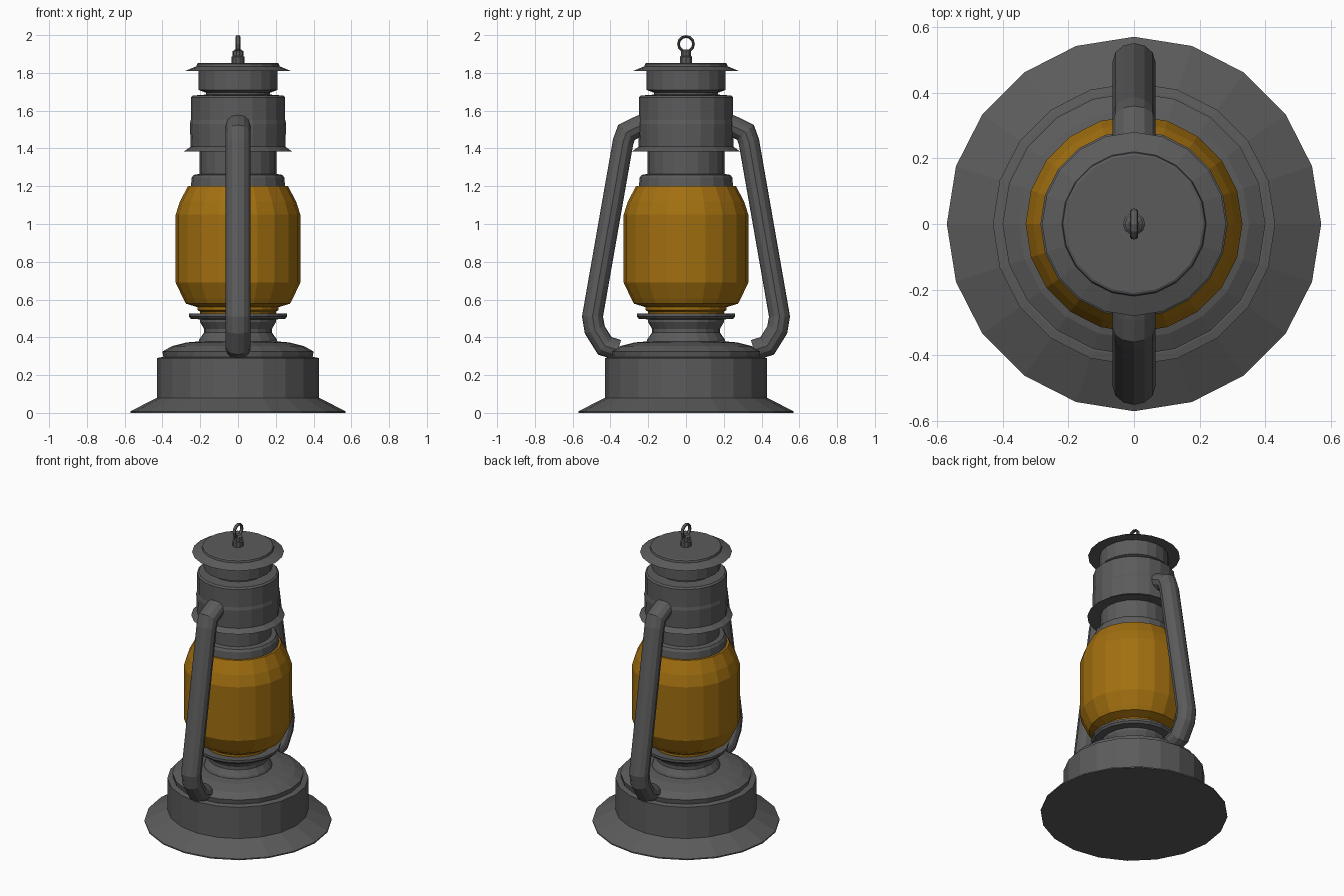
import bpy
from math import cos, sin, pi
from mathutils import Vector

if "Cube" in bpy.data.objects:
    bpy.data.objects.remove(bpy.data.objects["Cube"])


def material(name, rgb):
    m = bpy.data.materials.new(name)
    m.use_nodes = True
    m.diffuse_color = (*rgb, 1)
    m.node_tree.nodes["Principled BSDF"].inputs["Base Color"].default_value = (*rgb, 1)
    return m


METAL = material("dark grey metal", (0.105, 0.105, 0.105))
GLASS = material("amber glass", (0.36, 0.16, 0.005))


def loft(name, rings, mat, closed=False):
    """Join equal-length rings of points into one skinned surface."""
    n = len(rings[0])
    verts = [p for r in rings for p in r]
    count = len(rings)
    faces = []
    for i in range(count if closed else count - 1):
        j = (i + 1) % count
        for k in range(n):
            q = (k + 1) % n
            faces.append((i * n + k, i * n + q, j * n + q, j * n + k))
    if not closed:
        faces.append(tuple(reversed(range(n))))
        faces.append(tuple(range((count - 1) * n, count * n)))
    me = bpy.data.meshes.new(name)
    me.from_pydata(verts, [], faces)
    me.materials.append(mat)
    ob = bpy.data.objects.new(name, me)
    bpy.context.collection.objects.link(ob)
    return ob


def lathe(name, profile, mat, sides=20):
    return loft(name, [[(r * cos(2 * pi * k / sides), r * sin(2 * pi * k / sides), z)
                        for k in range(sides)] for r, z in profile], mat)


def tube(name, path, rx, ry, mat, sides=12, closed=False):
    """Sweep an ellipse along a path of (y, z) points."""
    pts = [Vector((0, y, z)) for y, z in path]
    n = len(pts)
    across = Vector((1, 0, 0))
    rings = []
    for i, p in enumerate(pts):
        prev = pts[i - 1] if closed or i else p
        nxt = pts[(i + 1) % n] if closed or i < n - 1 else p
        a, b = (p - prev).normalized(), (nxt - p).normalized()
        t = (a + b).normalized()
        # widen the mitre so the straight runs keep their thickness
        mitre = 1 / max(t.dot(b if b.length else a), 0.5)
        side = t.cross(across) * ry * mitre
        rings.append([p + across * rx * cos(2 * pi * k / sides)
                      + side * sin(2 * pi * k / sides) for k in range(sides)])
    return loft(name, rings, mat, closed)


# Fuel tank with flared foot, shoulder and neck
lathe("foot", [(0.57, 0), (0.57, 0.008), (0.43, 0.08)], METAL)
lathe("fuel_tank", [(0.43, 0.08), (0.43, 0.29), (0.405, 0.295), (0.395, 0.295),
                    (0.40, 0.325), (0.35, 0.353), (0.27, 0.373), (0.21, 0.378)], METAL)
lathe("burner_neck", [(0.21, 0.375), (0.205, 0.39), (0.18, 0.425), (0.18, 0.445),
                      (0.20, 0.48), (0.20, 0.50)], METAL)
lathe("burner_ring", [(0.20, 0.495), (0.25, 0.498), (0.26, 0.51), (0.26, 0.525),
                      (0.19, 0.52)], METAL)

# Globe
lathe("glass_globe", [(0.20, 0.515), (0.20, 0.535), (0.215, 0.545), (0.215, 0.56),
                      (0.275, 0.578), (0.29, 0.605), (0.33, 0.69), (0.33, 1.05),
                      (0.307, 1.12), (0.265, 1.2)], GLASS)

# Chimney
lathe("globe_collar", [(0.25, 1.195), (0.245, 1.245), (0.235, 1.26), (0.205, 1.265)], METAL)
lathe("lower_chimney", [(0.205, 1.25), (0.205, 1.39)], METAL)
lathe("chimney_flange", [(0.205, 1.39), (0.285, 1.385), (0.25, 1.41)], METAL)
lathe("chimney_drum", [(0.25, 1.40), (0.255, 1.53), (0.25, 1.55), (0.25, 1.67),
                       (0.24, 1.68), (0.17, 1.685)], METAL)
lathe("upper_neck", [(0.17, 1.67), (0.17, 1.70)], METAL)
lathe("chimney_cap", [(0.17, 1.695), (0.21, 1.71), (0.21, 1.81)], METAL)
lathe("cap_brim", [(0.20, 1.812), (0.28, 1.81), (0.22, 1.835), (0.217, 1.848),
                   (0.21, 1.852)], METAL)

# Lifting ring on its knob
lathe("knob", [(0.034, 1.85), (0.034, 1.885), (0.028, 1.89), (0.028, 1.915),
               (0.015, 1.925)], METAL, 10)
tube("lifting_ring", [(0.04 * cos(2 * pi * k / 12), 1.953 + 0.04 * sin(2 * pi * k / 12))
                      for k in range(12)], 0.012, 0.007, METAL, 8, True)

# Side frame tubes at front and back
frame_path = [(0.22, 1.53), (0.27, 1.508), (0.315, 1.485), (0.333, 1.435),
              (0.495, 0.51), (0.483, 0.44), (0.43, 0.355), (0.36, 0.333)]
for name, s in (("front_frame_tube", -1), ("back_frame_tube", 1)):
    tube(name, [(s * y, z) for y, z in frame_path], 0.065, 0.055, METAL)

# Face every surface outward
import bmesh
for ob in bpy.context.collection.objects:
    if ob.type == "MESH" and ob.data.materials and ob.data.materials[0] in (METAL, GLASS):
        bm = bmesh.new()
        bm.from_mesh(ob.data)
        bmesh.ops.recalc_face_normals(bm, faces=bm.faces)
        bm.to_mesh(ob.data)
        bm.free()
